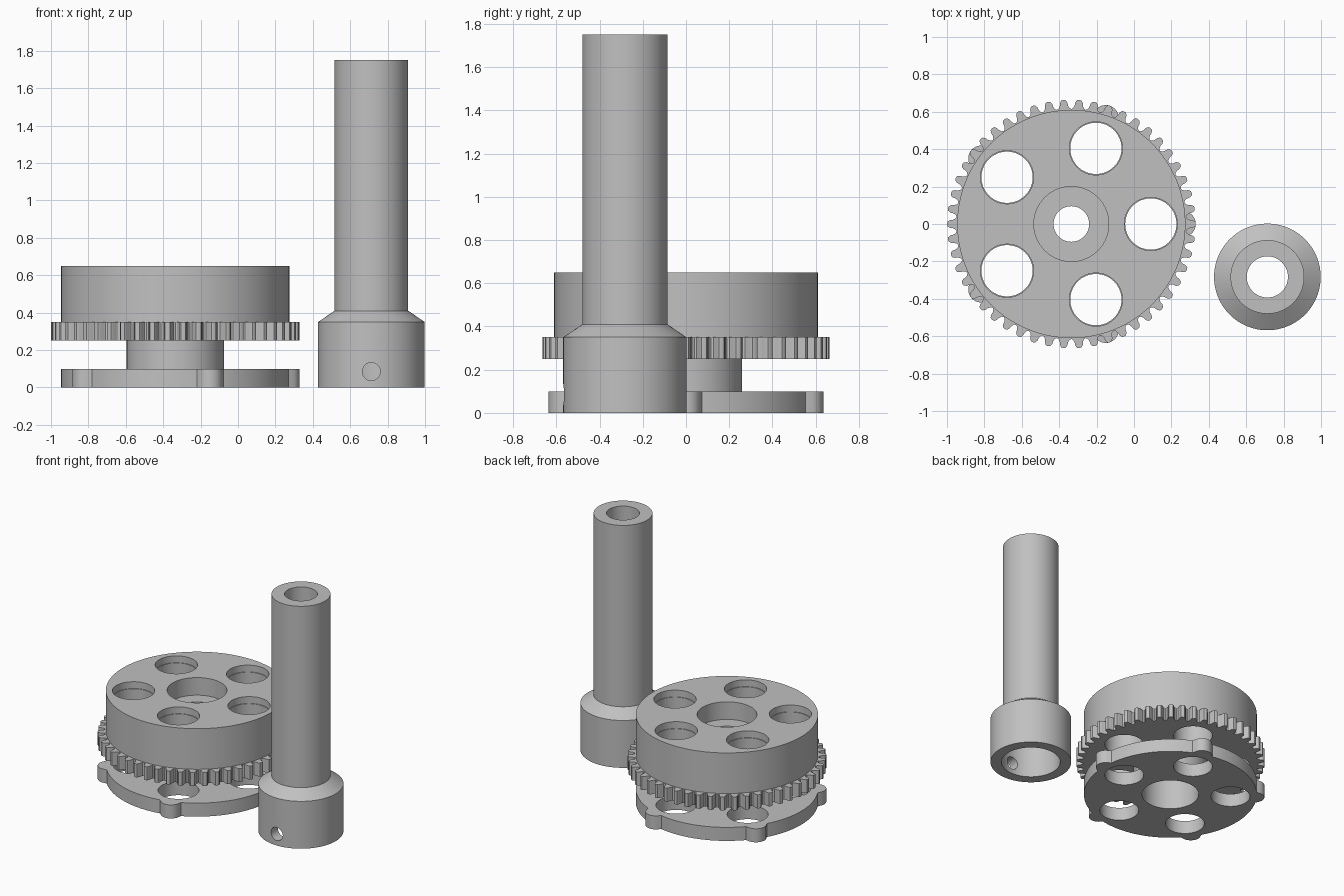
import bpy, bmesh, math
from math import sin, cos, pi, radians

if "Cube" in bpy.data.objects:
    bpy.data.objects.remove(bpy.data.objects["Cube"], do_unlink=True)

grey = bpy.data.materials.new("plain_grey")
grey.use_nodes = True
grey.diffuse_color = (0.53, 0.53, 0.53, 1)
grey.node_tree.nodes["Principled BSDF"].inputs["Base Color"].default_value = (0.53, 0.53, 0.53, 1)

WHEEL = (-0.335, 0)      # wheel axis
SHAFT = (0.713, -0.283)  # shaft axis
SPOKES = [radians(72 * i) for i in range(5)]


def add_object(name, bm, centre):
    bmesh.ops.recalc_face_normals(bm, faces=bm.faces)
    mesh = bpy.data.meshes.new(name)
    bm.to_mesh(mesh)
    bm.free()
    mesh.materials.append(grey)
    obj = bpy.data.objects.new(name, mesh)
    obj.location = (*centre, 0)
    bpy.context.collection.objects.link(obj)
    return obj


def add_prism(bm, outline, z0, z1):
    """Extrude a flat outline from z0 to z1."""
    low = [bm.verts.new((x, y, z0)) for x, y in outline]
    high = [bm.verts.new((x, y, z1)) for x, y in outline]
    n = len(low)
    bm.faces.new(low[::-1])
    bm.faces.new(high)
    for i in range(n):
        j = (i + 1) % n
        bm.faces.new((low[i], low[j], high[j], high[i]))


def circle(r, n=96, cx=0, cy=0):
    return [(cx + r * cos(2 * pi * i / n), cy + r * sin(2 * pi * i / n)) for i in range(n)]


def prism(name, outline, z0, z1, centre):
    bm = bmesh.new()
    add_prism(bm, outline, z0, z1)
    return add_object(name, bm, centre)


def lathe(name, profile, centre, n=96):
    """Spin a closed (radius, height) profile around the vertical axis."""
    bm = bmesh.new()
    rings = [[bm.verts.new((r * cos(2 * pi * i / n), r * sin(2 * pi * i / n), z))
              for r, z in profile] for i in range(n)]
    m = len(profile)
    for i in range(n):
        a, b = rings[i], rings[(i + 1) % n]
        for k in range(m):
            bm.faces.new((a[k], b[k], b[(k + 1) % m], a[(k + 1) % m]))
    return add_object(name, bm, centre)


def cut(obj, cutter):
    """Subtract the cutter from the object and discard it."""
    mod = obj.modifiers.new("cut", "BOOLEAN")
    mod.operation, mod.solver, mod.object = "DIFFERENCE", "EXACT", cutter
    bpy.context.view_layer.objects.active = obj
    bpy.ops.object.modifier_apply(modifier=mod.name)
    bpy.data.objects.remove(cutter, do_unlink=True)


def cut_round(obj, r, z0, z1):
    cut(obj, prism("bore_cutter", circle(r), z0, z1, WHEEL))


def cut_five(obj, r, z0, z1):
    bm = bmesh.new()
    for a in SPOKES:
        add_prism(bm, circle(r, 64, 0.425 * cos(a), 0.425 * sin(a)), z0, z1)
    cut(obj, add_object("hole_cutter", bm, WHEEL))


def smooth(obj):
    bpy.ops.object.select_all(action="DESELECT")
    obj.select_set(True)
    bpy.context.view_layer.objects.active = obj
    bpy.ops.object.shade_smooth_by_angle(angle=radians(30))


# Base plate: disc with a round lug beside each hole
def plate_radius(a, lug_at=0.595, lug_r=0.07, disc=0.61):
    d = (a + radians(36)) % radians(72) - radians(36)
    inside = lug_r ** 2 - (lug_at * sin(d)) ** 2
    return max(disc, lug_at * cos(d) + math.sqrt(inside)) if inside > 0 else disc


steps = [2 * pi * i / 360 for i in range(360)]
plate = prism("base_plate", [(plate_radius(a) * cos(a), plate_radius(a) * sin(a)) for a in steps],
              0, 0.1, WHEEL)
cut_round(plate, 0.2, -0.1, 0.2)
cut_five(plate, 0.137, -0.1, 0.2)

# Hub between plate and gear
hub = lathe("hub", [(0.2, 0.1), (0.26, 0.1), (0.26, 0.25), (0.2, 0.25)], WHEEL)

# Toothed ring with rounded teeth
TEETH = 50
half = [(-0.5, 0.615), (-0.37, 0.62), (-0.28, 0.633), (-0.25, 0.649), (-0.15, 0.662)]
tooth = half + [(0, 0.665)] + [(-f, r) for f, r in reversed(half[1:])]
outline = []
for t in range(TEETH):
    for f, r in tooth:
        a = 2 * pi * (t + f) / TEETH
        outline.append((r * cos(a), r * sin(a)))
gear = prism("gear_ring", outline, 0.25, 0.35, WHEEL)
cut_round(gear, 0.2, 0.2, 0.4)
cut_five(gear, 0.137, 0.2, 0.4)

# Drum with recesses on both sides of a pierced web
drum = prism("drum", circle(0.61, 128), 0.35, 0.65, WHEEL)
cut_round(drum, 0.2, 0.52, 0.75)
cut_round(drum, 0.2, 0.3, 0.42)
cut_round(drum, 0.095, 0.3, 0.75)
cut_five(drum, 0.137, 0.3, 0.75)
cut_five(drum, 0.142, 0.6, 0.75)

# Hollow shaft with a wide socket at its foot
shaft = lathe("shaft", [(0.207, 0), (0.285, 0), (0.285, 0.35), (0.197, 0.41), (0.197, 1.75),
                        (0.11, 1.75), (0.11, 0.3), (0.207, 0.3)], SHAFT)

# Set-screw hole through the front of the socket
bpy.ops.mesh.primitive_cylinder_add(vertices=32, radius=0.048, depth=0.25,
                                    location=(SHAFT[0], SHAFT[1] - 0.255, 0.085),
                                    rotation=(pi / 2, 0, 0))
cut(shaft, bpy.context.object)

for part in (plate, hub, gear, drum, shaft):
    smooth(part)
